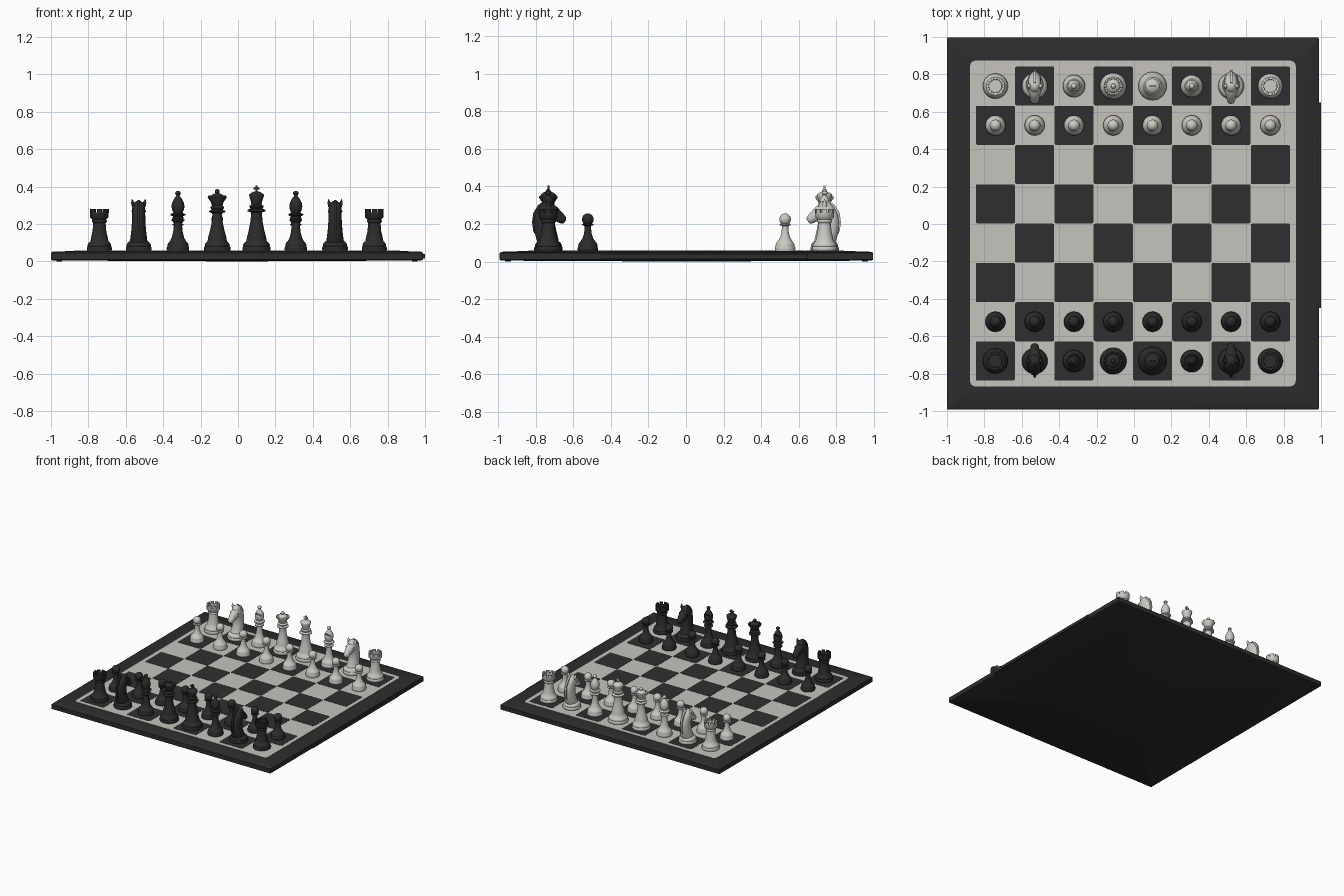
import bpy, bmesh, math
from mathutils import Matrix, Vector

if "Cube" in bpy.data.objects:
    bpy.data.objects.remove(bpy.data.objects["Cube"])

CX, CY, P = -0.006, 0.0025, 0.21      # board centre and square pitch
Z0 = 0.057                            # playing surface


def material(name, rgb):
    m = bpy.data.materials.new(name)
    m.diffuse_color = (*rgb, 1)
    m.use_nodes = True
    m.node_tree.nodes["Principled BSDF"].inputs["Base Color"].default_value = m.diffuse_color
    return m


FRAME = material("frame black", (0.026, 0.026, 0.026))
TILE = material("square charcoal", (0.028, 0.028, 0.029))
INLAY = material("board ivory", (0.56, 0.55, 0.51))
DARK = material("piece black", (0.025, 0.025, 0.025))
LIGHT = material("piece ivory", (0.60, 0.59, 0.55))


def to_mesh(bm, name, mat, angle=40):
    bmesh.ops.recalc_face_normals(bm, faces=bm.faces)
    me = bpy.data.meshes.new(name)
    bm.to_mesh(me)
    bm.free()
    me.materials.append(mat)
    me.shade_smooth()
    me.set_sharp_from_angle(angle=math.radians(angle))
    return me


def add(name, me, loc=(0, 0, 0), rot=0):
    ob = bpy.data.objects.new(name, me)
    ob.location = loc
    ob.rotation_euler.z = rot
    bpy.context.collection.objects.link(ob)
    return ob


def skin(bm, rings):
    """Bridge closed rings of points; a one-point ring makes a pole."""
    vs = [[bm.verts.new(p) for p in r] for r in rings]
    for a, b in zip(vs, vs[1:]):
        n = max(len(a), len(b))
        for i in range(n):
            j = (i + 1) % n
            if len(a) == 1:
                bm.faces.new((a[0], b[j], b[i]))
            elif len(b) == 1:
                bm.faces.new((a[i], a[j], b[0]))
            else:
                bm.faces.new((a[i], a[j], b[j], b[i]))
    for r in (vs[0], vs[-1]):
        if len(r) > 2:
            bm.faces.new(r)


def ellipse(c, u, v, n=24):
    c, u, v = Vector(c), Vector(u), Vector(v)
    return [c + u * math.cos(t) + v * math.sin(t)
            for t in (2 * math.pi * i / n for i in range(n))]


def lathe(bm, profile, n=32):
    skin(bm, [[(0, 0, z)] if r == 0 else ellipse((0, 0, z), (r, 0, 0), (0, r, 0), n)
              for r, z in profile])


def ball(bm, r, z, x=0, y=0):
    bmesh.ops.create_uvsphere(bm, u_segments=16, v_segments=10, radius=r,
                              matrix=Matrix.Translation((x, y, z)))


def box(bm, c, s):
    bmesh.ops.create_cube(bm, size=1, matrix=Matrix.Translation(c) @ Matrix.Diagonal((*s, 1)))


def rounded(h, r, z):
    return [(sx * (h - r) + r * math.cos(a), sy * (h - r) + r * math.sin(a), z)
            for k, (sx, sy) in enumerate(((1, 1), (-1, 1), (-1, -1), (1, -1)))
            for a in (math.pi / 2 * (k + i / 4) for i in range(5))]


def plate(h, r, z0, z1, name, mat):
    bm = bmesh.new()
    skin(bm, [rounded(h, r, z0), rounded(h, r, z1)])
    return to_mesh(bm, name, mat)


# Board body with a sloped rim and a slightly bowed underside
bm = bmesh.new()
skin(bm, [[(0, 0, 0.0)]] + [rounded(h, 0.006, z) for h, z in
          ((0.985, 0.005), (0.994, 0.01), (0.994, 0.046), (0.984, 0.052), (0.885, 0.0555))])
add("board_frame", to_mesh(bm, "board_frame", FRAME, 30), (CX, CY, 0))
bm = bmesh.new()
box(bm, (0.992, 0.1, 0.028), (0.015, 1.1, 0.025))
add("edge_strip", to_mesh(bm, "edge_strip", FRAME))

# Small feet under the corners
foot_bm = bmesh.new()
lathe(foot_bm, [(0, 0), (0.015, 0), (0.015, 0.008), (0, 0.008)], 16)
foot = to_mesh(foot_bm, "foot", FRAME)
for sx in (-1, 1):
    for sy in (-1, 1):
        add("foot", foot, (CX + sx * 0.95, CY + sy * 0.95, 0))

# Light inlay and dark squares
add("inlay", plate(0.871, 0.03, 0.05, Z0, "inlay", INLAY), (CX, CY, 0))
tile = plate(0.1045, 0.009, 0.052, Z0 + 0.0015, "dark_square", TILE)
for i in range(8):
    for j in range(8):
        if (i + j) % 2 == 0:
            add("dark_square", tile, (CX + (i - 3.5) * P, CY + (j - 3.5) * P, 0))


def base(r):
    """Turned foot shared by all pieces."""
    return [(0, Z0), (r * 0.97, Z0), (r, 0.064), (r, 0.074), (r * 0.93, 0.081),
            (r * 0.95, 0.087), (r * 0.88, 0.098), (r * 0.72, 0.108)]


def pawn(bm):
    lathe(bm, base(0.054) + [(0.028, 0.125), (0.02, 0.15), (0.017, 0.18), (0.018, 0.19),
              (0.03, 0.194), (0.03, 0.199), (0.018, 0.204), (0, 0.204)])
    ball(bm, 0.031, 0.225)


def rook(bm):
    lathe(bm, base(0.067) + [(0.044, 0.13), (0.037, 0.16), (0.033, 0.205), (0.04, 0.212),
              (0.04, 0.218), (0.036, 0.223), (0.049, 0.236), (0.05, 0.262),
              (0.035, 0.262), (0.034, 0.245), (0, 0.245)])
    for k in range(8):                               # battlements
        a = [math.pi / 4 * k + d for d in (-0.27, 0, 0.27)]
        ring = [(r * math.cos(t), r * math.sin(t)) for r, ts in ((0.05, a), (0.035, a[::-1])) for t in ts]
        skin(bm, [[(x, y, z) for x, y in ring] for z in (0.26, 0.28)])


def knight(bm):
    lathe(bm, base(0.069) + [(0, 0.112)])
    # neck and mane, then the muzzle
    skin(bm, [ellipse((0, cy, z), (rx, 0, 0), (0, ry, 0)) for z, cy, ry, rx in (
        (0.09, 0, 0.052, 0.05), (0.12, -0.012, 0.052, 0.045), (0.16, -0.024, 0.05, 0.04),
        (0.21, -0.028, 0.05, 0.036), (0.25, -0.02, 0.052, 0.035), (0.285, -0.008, 0.044, 0.035),
        (0.31, -0.002, 0.03, 0.028), (0.322, -0.002, 0.012, 0.012))])
    d = Vector((0, 0.55, 0.83))
    skin(bm, [ellipse((0, y, z), (rx, 0, 0), d * rz) for y, z, rx, rz in (
        (-0.01, 0.275, 0.034, 0.036), (0.025, 0.26, 0.034, 0.038), (0.05, 0.243, 0.027, 0.031),
        (0.072, 0.227, 0.023, 0.025), (0.084, 0.218, 0.019, 0.02), (0.089, 0.214, 0.01, 0.011))])
    for s in (-1, 1):                                # ears and eyes
        skin(bm, [ellipse((s * 0.022, 0, 0.29), (0.014, 0, 0), (0, 0.016, 0), 12),
                  ellipse((s * 0.031, 0, 0.313), (0.01, 0, 0), (0, 0.011, 0), 12),
                  [(s * 0.036, 0, 0.335)]])
        ball(bm, 0.007, 0.268, s * 0.032, 0.026)
    skin(bm, [[(x, y, z) for y, z in ((-0.05, 0.11), (-0.08, 0.16), (-0.087, 0.21), (-0.08, 0.26),
               (-0.055, 0.3), (-0.02, 0.327), (0, 0.3), (-0.02, 0.2))] for x in (-0.007, 0.007)])


def bishop(bm):
    lathe(bm, base(0.06) + [(0.034, 0.125), (0.026, 0.155), (0.021, 0.2), (0.022, 0.212),
              (0.034, 0.217), (0.034, 0.223), (0.023, 0.23), (0.024, 0.24), (0.04, 0.247),
              (0.04, 0.253), (0.025, 0.26), (0.031, 0.275), (0.035, 0.292), (0.032, 0.312),
              (0.022, 0.333), (0.011, 0.348), (0.009, 0.354), (0.015, 0.361), (0.014, 0.37),
              (0.007, 0.376), (0, 0.377)])


def queen(bm):
    lathe(bm, base(0.071) + [(0.05, 0.125), (0.04, 0.16), (0.03, 0.205), (0.026, 0.25),
              (0.028, 0.258), (0.044, 0.264), (0.044, 0.27), (0.03, 0.277), (0.037, 0.286),
              (0.036, 0.292), (0.028, 0.298), (0.034, 0.317), (0.049, 0.338), (0.048, 0.344),
              (0.037, 0.344), (0.03, 0.355), (0.012, 0.364), (0, 0.366)])
    ball(bm, 0.013, 0.374)
    for k in range(10):                              # crown points
        a = math.pi / 5 * k
        ball(bm, 0.008, 0.344, 0.043 * math.cos(a), 0.043 * math.sin(a))


def king(bm):
    lathe(bm, base(0.076) + [(0.052, 0.125), (0.043, 0.16), (0.033, 0.21), (0.029, 0.25),
              (0.03, 0.262), (0.047, 0.268), (0.047, 0.275), (0.032, 0.283), (0.038, 0.291),
              (0.037, 0.297), (0.027, 0.304), (0.031, 0.325), (0.04, 0.352), (0.039, 0.358),
              (0.028, 0.366), (0.012, 0.374), (0, 0.375)])
    box(bm, (0, 0, 0.387), (0.011, 0.011, 0.036))    # finial cross
    box(bm, (0, 0, 0.39), (0.032, 0.011, 0.011))


def make_piece(name, build, mat):
    bm = bmesh.new()
    build(bm)
    me = to_mesh(bm, name, mat, 45)
    if build is not bishop:
        return me
    # slanted slit in the mitre
    ob = add(name, me)
    cb = bmesh.new()
    box(cb, (0, 0, 0), (0.1, 0.05, 0.007))
    cutter = add("slit_cutter", to_mesh(cb, "slit_cutter", mat), (0, 0.03, 0.322))
    cutter.rotation_euler.x = math.radians(50)
    cutter.hide_render = True
    mod = ob.modifiers.new("slit", 'BOOLEAN')
    mod.operation, mod.object, mod.solver = 'DIFFERENCE', cutter, 'EXACT'
    bpy.context.view_layer.update()
    cut = bpy.data.meshes.new_from_object(ob.evaluated_get(bpy.context.evaluated_depsgraph_get()))
    bpy.data.objects.remove(cutter)
    bpy.data.objects.remove(ob)
    return cut


# Both sides, facing each other
back_row = [("rook", rook), ("knight", knight), ("bishop", bishop), ("queen", queen),
            ("king", king), ("bishop", bishop), ("knight", knight), ("rook", rook)]
for side, mat, s in (("dark", DARK, -1), ("light", LIGHT, 1)):
    kinds = {n: make_piece(f"{side}_{n}", f, mat) for n, f in back_row + [("pawn", pawn)]}
    rot = 0 if s < 0 else math.pi
    for i, (n, _) in enumerate(back_row):
        x = CX + (i - 3.5) * P
        add(f"{side}_{n}", kinds[n], (x, CY + s * 3.5 * P, 0), rot)
        add(f"{side}_pawn", kinds["pawn"], (x, CY + s * 2.5 * P, 0), rot)
